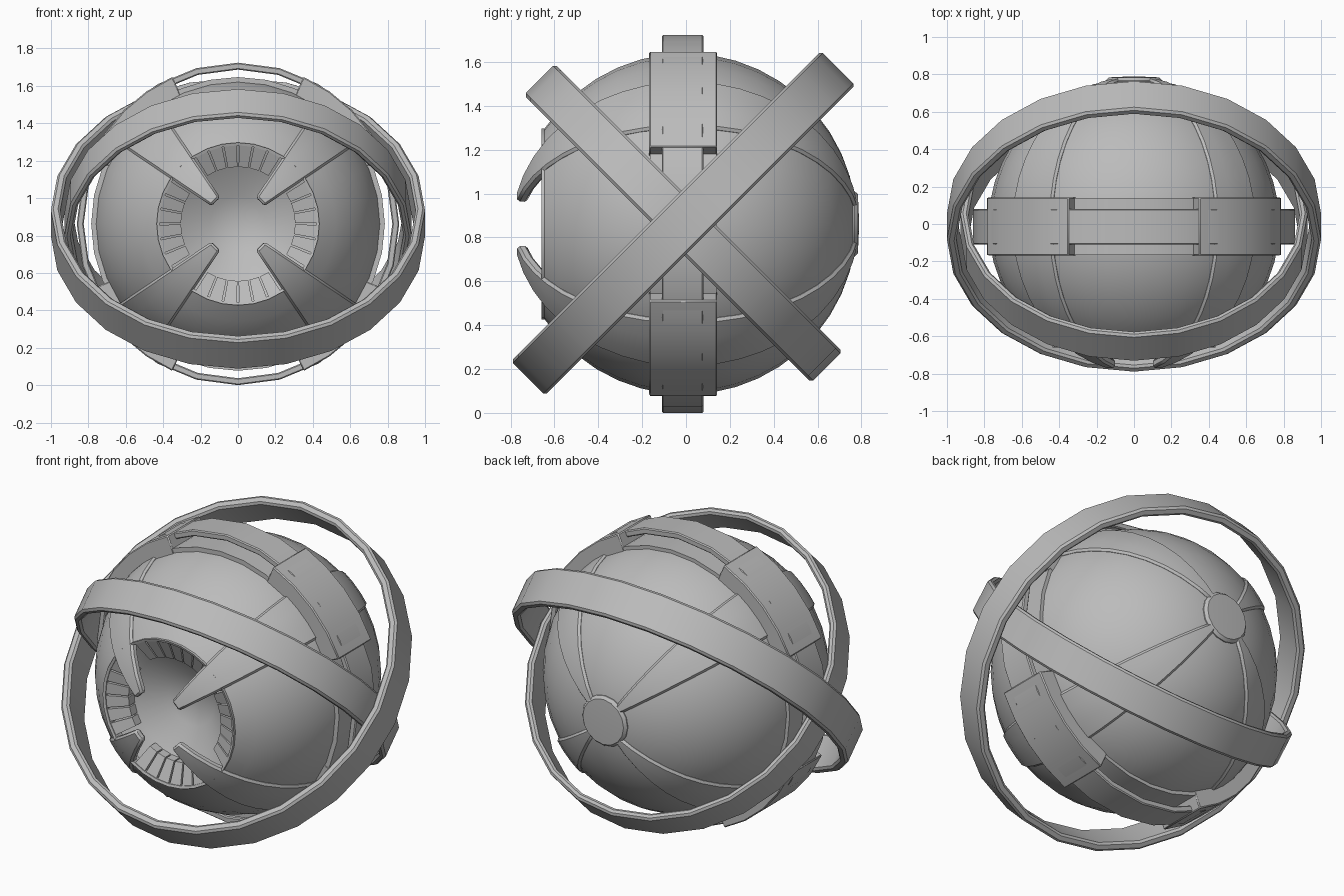
import bpy, bmesh, math
from mathutils import Matrix, Vector

if "Cube" in bpy.data.objects:
    bpy.data.objects.remove(bpy.data.objects["Cube"])

CZ = 0.862
grey = bpy.data.materials.new("plain_grey")
grey.diffuse_color = (0.5, 0.5, 0.5, 1)
grey.use_nodes = True
grey.node_tree.nodes["Principled BSDF"].inputs["Base Color"].default_value = grey.diffuse_color


def lathe(name, profile, a0=0, a1=360, n=32, tilt=0, center=(0, 0, CZ), bevel=0):
    """Sweep a closed (radius, y) outline around the front-back axis; angle 0 is up."""
    bm = bmesh.new()
    full = abs(a1 - a0) >= 360
    rows = []
    for i in range(n if full else n + 1):
        a = math.radians(a0 + (a1 - a0) * i / n)
        rows.append([bm.verts.new((r * math.sin(a), y, r * math.cos(a))) for r, y in profile])
    pairs = [(rows[i], rows[(i + 1) % len(rows)]) for i in range(n)]
    m = len(profile)
    for p, q in pairs:
        for j in range(m):
            k = (j + 1) % m
            bm.faces.new((p[j], p[k], q[k], q[j]))
    if not full:
        bm.faces.new(rows[0])
        bm.faces.new(rows[-1][::-1])
    bmesh.ops.remove_doubles(bm, verts=bm.verts, dist=1e-4)
    bmesh.ops.dissolve_degenerate(bm, edges=bm.edges, dist=1e-5)
    bmesh.ops.recalc_face_normals(bm, faces=bm.faces)
    bm.transform(Matrix.Translation(Vector(center)) @ Matrix.Rotation(math.radians(tilt), 4, 'X'))
    me = bpy.data.meshes.new(name)
    bm.to_mesh(me)
    bm.free()
    me.materials.append(grey)
    ob = bpy.data.objects.new(name, me)
    bpy.context.collection.objects.link(ob)
    if bevel:
        b = ob.modifiers.new("bevel", 'BEVEL')
        b.width, b.segments, b.limit_method = bevel, 1, 'ANGLE'
        b.angle_limit = math.radians(50)
    bpy.ops.object.select_all(action='DESELECT')
    ob.select_set(True)
    bpy.context.view_layer.objects.active = ob
    bpy.ops.object.shade_smooth_by_angle(angle=math.radians(30))
    return ob


def arc(rad, p0, p1, n):
    """Points on a circle; polar angle 0 is the back, 180 the front."""
    out = []
    for i in range(n + 1):
        t = math.radians(p0 + (p1 - p0) * i / n)
        out.append((rad * math.sin(t), rad * math.cos(t)))
    return out


def band(outer, inner, y0, y1):
    return [(outer, y0), (outer, y1), (inner, y1), (inner, y0)]


# body shell with front opening, funnel and recessed lens bowl
shell = arc(0.778, 0, 146, 18) + [(0.435, -0.66), (0.42, -0.655), (0.42, -0.60),
                                  (0.30, -0.545), (0.15, -0.44), (0.0, -0.42)]
lathe("body_shell", shell, n=32)

# raised centre belt
lathe("centre_belt", band(0.785, 0.70, -0.165, 0.14), n=32)

# back cap
lathe("back_cap", [(0, 0.70), (0.15, 0.70), (0.15, 0.768), (0.135, 0.784), (0, 0.79)], n=16)

# diagonal straps, with hooked tips over the eye, and ring mounts
strap = arc(0.792, 8, 167.5, 20) + arc(0.745, 167, 8, 20)
for q in range(4):
    mid = 45 + 90 * q
    lathe(f"strap_{q + 1}", strap, mid - 11, mid + 11, 3, bevel=0.012)
    lathe(f"ring_mount_{q + 1}", band(0.861, 0.74, -0.168, 0.142), mid - 21, mid + 21, 4, bevel=0.006)

# teeth around the eye, six in each gap between straps
tooth = [(0.43, -0.655), (0.305, -0.60), (0.305, -0.54), (0.43, -0.58)]
for q in range(4):
    for i in range(6):
        a = 90 * q - 33 + 11 * i
        lathe(f"eye_tooth_{q * 6 + i + 1}", tooth, a + 0.7, a + 10.3, 1)

# three rings
lathe("upright_ring", band(0.862, 0.825, -0.11, 0.08), n=24, bevel=0.006)
lathe("large_tilted_ring", band(1.0, 0.95, -0.11, 0.11), n=24, tilt=-45,
      center=(0, -0.013, 0.865), bevel=0.012)
lathe("small_tilted_ring", band(0.927, 0.885, -0.1, 0.1), n=24, tilt=45,
      center=(0, -0.013, 0.865), bevel=0.012)
